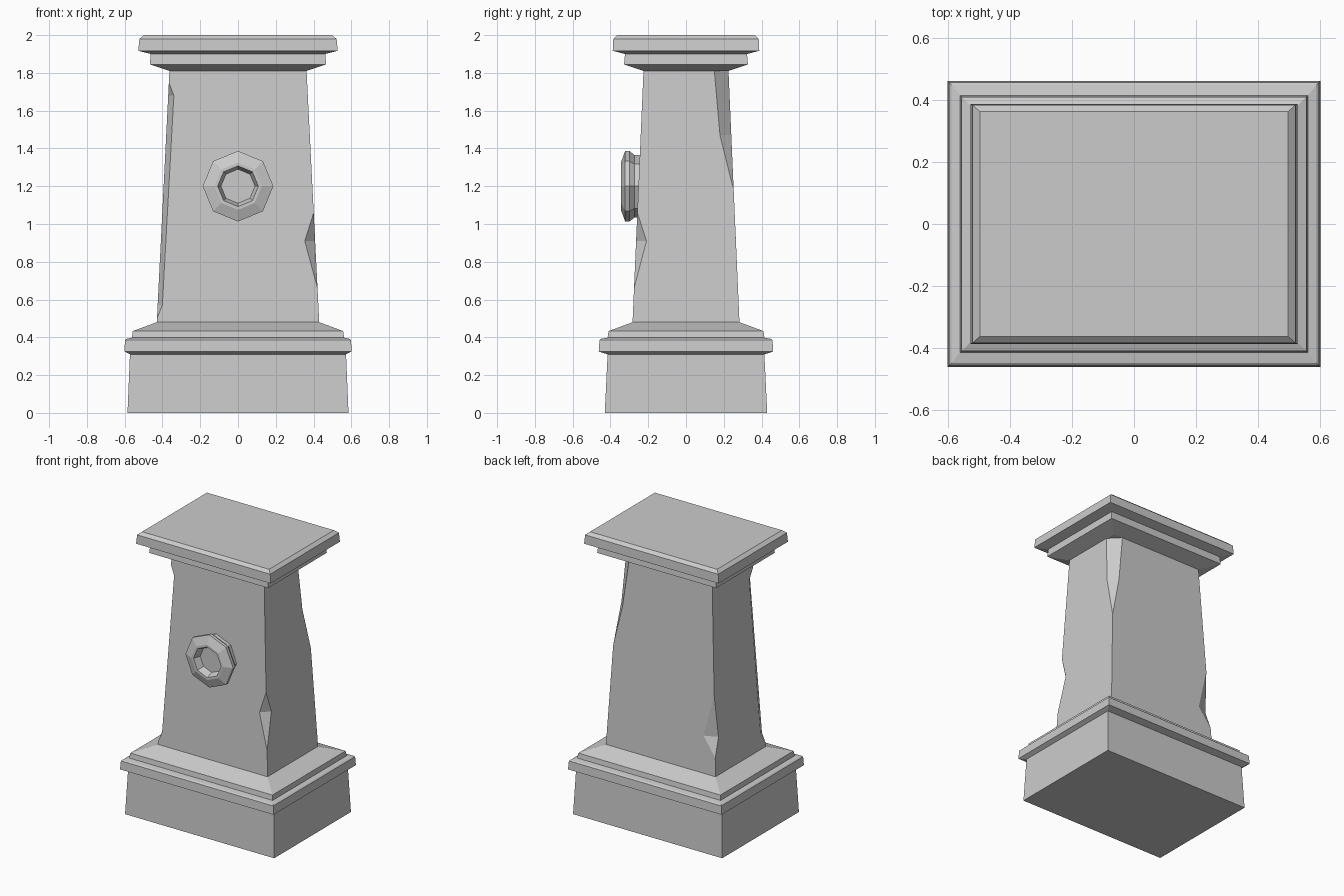
import bpy, bmesh, math

if "Cube" in bpy.data.objects:
    bpy.data.objects.remove(bpy.data.objects["Cube"])


def finish(name, bm):
    bmesh.ops.recalc_face_normals(bm, faces=bm.faces)
    me = bpy.data.meshes.new(name)
    bm.to_mesh(me)
    bm.free()
    ob = bpy.data.objects.new(name, me)
    bpy.context.collection.objects.link(ob)
    return ob


def loft(name, rings):
    """Skin equal-length rings of points and cap both ends."""
    bm = bmesh.new()
    loops = [[bm.verts.new(p) for p in r] for r in rings]
    n = len(loops[0])
    for a, b in zip(loops, loops[1:]):
        for i in range(n):
            j = (i + 1) % n
            bm.faces.new((a[i], a[j], b[j], b[i]))
    bm.faces.new(loops[0])
    bm.faces.new(loops[-1])
    return finish(name, bm)


CORNERS = [(1, -1), (1, 1), (-1, 1), (-1, -1)]


def rect(hx, hy, z):
    return [(sx * hx, sy * hy, z) for sx, sy in CORNERS]


# Stepped plinth
loft("plinth", [rect(*p) for p in [
    (.585, .43, 0), (.572, .415, .31), (.602, .462, .325), (.598, .458, .385),
    (.59, .45, .392), (.562, .415, .398), (.557, .41, .433), (.43, .283, .48)]])

# Stepped capital
loft("capital", [rect(*p) for p in [
    (.36, .225, 1.81), (.467, .328, 1.845), (.462, .323, 1.90),
    (.528, .388, 1.917), (.522, .385, 1.98), (.498, .363, 2.0)]])

# Tapered shaft with chipped corners
Z0, Z1 = .48, 1.81


def half(z):
    t = (z - Z0) / (Z1 - Z0)
    return .43 - .067 * t, .283 - .058 * t


# per corner, bottom to top: height, cut along x, cut along y
chips = [
    [(Z0, 0, 0), (.66, 0, 0), (.91, .055, .055), (1.06, 0, 0), (Z1, 0, 0)],
    [(Z0, 0, 0), (1.18, 0, 0), (1.47, .05, .06), (Z1, .075, .075)],
    [(Z0, 0, 0), (.61, 0, 0), (.74, .09, .04), (1.04, 0, 0), (Z1, 0, 0)],
    [(Z0, 0, 0), (.5, 0, 0), (.57, .025, .05), (1.68, .03, .05), (1.75, 0, 0), (Z1, 0, 0)],
]
bm = bmesh.new()
edges = []
for (sx, sy), levels in zip(CORNERS, chips):
    on_x, on_y = [], []   # points on the x-facing side and the y-facing side
    for z, dx, dy in levels:
        hx, hy = half(z)
        a = bm.verts.new((sx * hx, sy * (hy - dy), z))
        b = a if dx == 0 else bm.verts.new((sx * (hx - dx), sy * hy, z))
        on_x.append(a)
        on_y.append(b)
    for i in range(len(levels) - 1):
        quad = list(dict.fromkeys((on_x[i], on_y[i], on_y[i + 1], on_x[i + 1])))
        if len(quad) > 2:
            bm.faces.new(quad)
    edges.append((on_x, on_y))
for i in range(4):
    side = i % 2          # alternate x-facing and y-facing sides
    bm.faces.new(edges[i][side] + edges[(i + 1) % 4][side][::-1])
for k in (0, -1):
    cap = []
    for i, (on_x, on_y) in enumerate(edges):
        pair = (on_y[k], on_x[k]) if i % 2 == 0 else (on_x[k], on_y[k])
        cap += list(pair)
    bm.faces.new(list(dict.fromkeys(cap)))
finish("shaft", bm)

# Octagonal medallion with a recessed centre
loft("medallion", [
    [(r * math.cos(k * math.pi / 4), y, 1.2 + r * math.sin(k * math.pi / 4)) for k in range(8)]
    for r, y in [(.165, -.22), (.165, -.272), (.187, -.3), (.187, -.322),
                 (.125, -.345), (.108, -.345), (.09, -.295)]])
